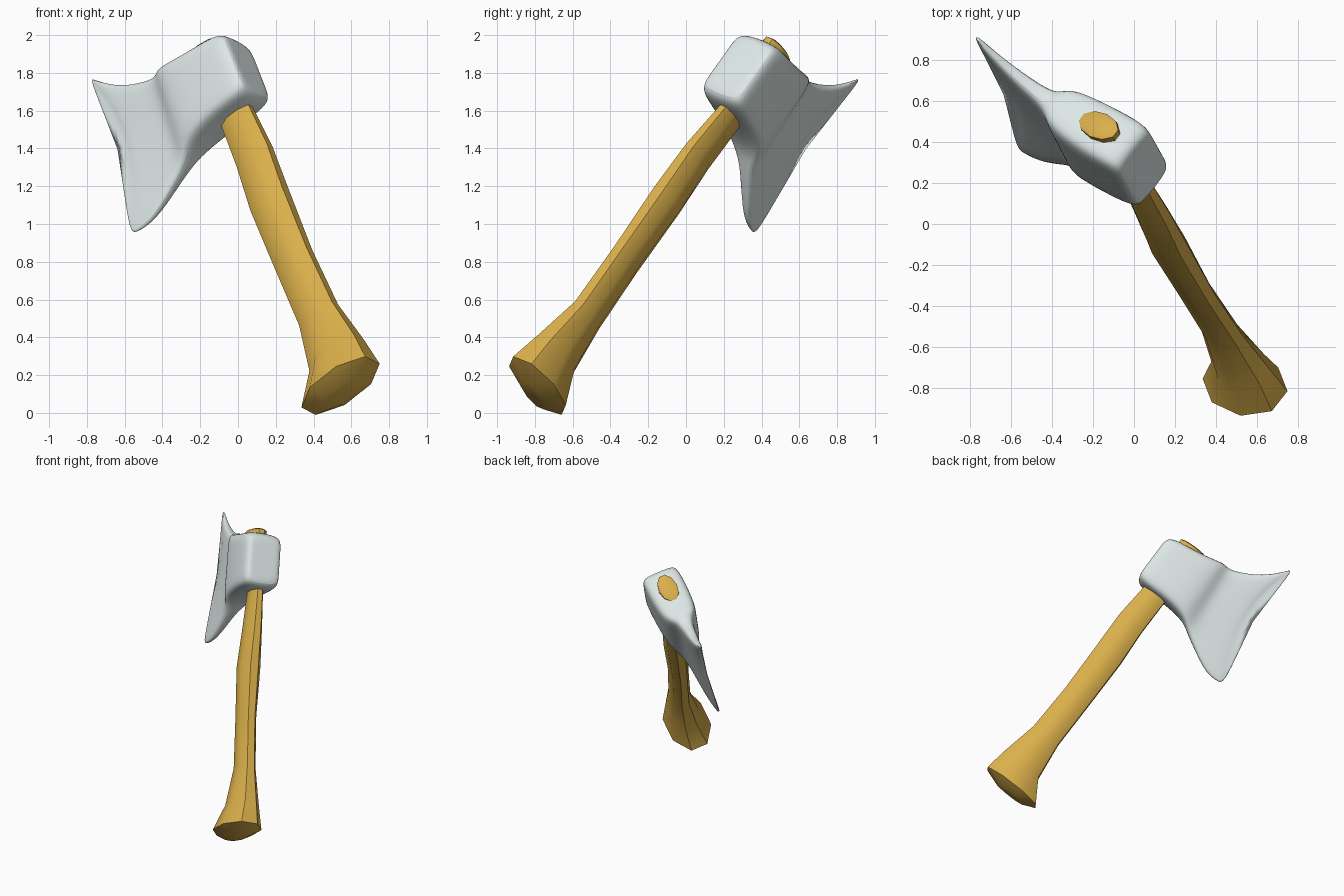
import bpy, bmesh, math
from mathutils import Vector

if "Cube" in bpy.data.objects:
    bpy.data.objects.remove(bpy.data.objects["Cube"])

# Tilted axe frame: U along the handle, V towards the cutting edge, W sideways
O = Vector((0.55, -0.79, 0.15))
U = Vector((-0.308, 0.55, 0.776)).normalized()
V = Vector((-0.746, 0.366, -0.556))
V = (V - U * V.dot(U)).normalized()
W = U.cross(V)


def place(a, b, c):
    return O + U * a + V * b + W * c


def material(name, color):
    m = bpy.data.materials.new(name)
    m.diffuse_color = color
    m.use_nodes = True
    m.node_tree.nodes["Principled BSDF"].inputs["Base Color"].default_value = m.diffuse_color
    return m


def loft(name, rings, mat=None):
    """Skin a list of equal point rings and cap both ends."""
    bm = bmesh.new()
    vs = [[bm.verts.new(p) for p in r] for r in rings]
    n = len(vs[0])
    for r, s in zip(vs, vs[1:]):
        for i in range(n):
            j = (i + 1) % n
            bm.faces.new((r[i], r[j], s[j], s[i]))
    bm.faces.new(vs[0][::-1])
    bm.faces.new(vs[-1])
    bmesh.ops.recalc_face_normals(bm, faces=bm.faces)
    me = bpy.data.meshes.new(name)
    bm.to_mesh(me)
    bm.free()
    ob = bpy.data.objects.new(name, me)
    bpy.context.collection.objects.link(ob)
    if mat:
        me.materials.append(mat)
    return ob


def smooth(ob, deg):
    bpy.ops.object.select_all(action='DESELECT')
    ob.select_set(True)
    bpy.context.view_layer.objects.active = ob
    bpy.ops.object.shade_smooth_by_angle(angle=math.radians(deg))


def oval(a, B, C, db=0, tilt=0, dc=0, n=8):
    pts = []
    for i in range(n):
        t = 2 * math.pi * (i + 0.5) / n
        b = db + B * 1.06 * math.cos(t)
        pts.append(place(a - tilt * b, b, dc + C * 1.06 * math.sin(t)))
    return pts


wood = material("wood", (0.70, 0.43, 0.07, 1))
steel = material("steel", (0.72, 0.80, 0.79, 1))

# Handle: low-poly shaft with flared, slightly domed butt
handle = loft("handle", [
    oval(-0.05, 0.12, 0.07, 0.03, 0.04),
    oval(0.0, 0.235, 0.16, 0.01, 0.04),
    oval(0.18, 0.165, 0.11, -0.03, 0.05, -0.01),
    oval(0.47, 0.118, 0.070, -0.015, 0, -0.018),
    oval(0.85, 0.112, 0.066, -0.005, 0, -0.005),
    oval(1.25, 0.115, 0.078, -0.005),
    oval(1.55, 0.11, 0.062, -0.015, 0, -0.005),
    oval(1.95, 0.095, 0.042, 0.005, 0, -0.02)], wood)
smooth(handle, 48)

# Handle end showing through the top of the head
cap = loft("handle_cap", [oval(2.1, 0.11, 0.068, 0.02, n=10),
                          oval(2.30, 0.11, 0.068, 0.02, n=10),
                          oval(2.31, 0.09, 0.05, 0.02, n=10)], wood)
smooth(cap, 30)

# Head stations: b at bottom / middle / top, height range, half thickness
stations = [
    (-0.175, -0.175, -0.175, 1.93, 2.18, 0.08),
    (-0.175, -0.175, -0.175, 1.86, 2.23, 0.13),
    (-0.12, -0.12, -0.12, 1.83, 2.27, 0.147),
    (0.05, 0.05, 0.05, 1.835, 2.285, 0.148),
    (0.22, 0.22, 0.22, 1.82, 2.32, 0.135),
    (0.31, 0.30, 0.29, 1.79, 2.345, 0.105),
    (0.38, 0.36, 0.34, 1.74, 2.325, 0.055),
    (0.51, 0.45, 0.50, 1.665, 2.40, 0.043),
    (0.67, 0.55, 0.62, 1.58, 2.49, 0.030),
    (0.79, 0.625, 0.71, 1.585, 2.60, 0.018),
    (0.83, 0.645, 0.73, 1.605, 2.625, 0.006)]
SIDE = [(0, 0.7), (0.08, 1), (0.3, 1), (0.5, 1), (0.7, 1), (0.92, 1), (1, 0.7)]


def head_ring(b0, bm_, b1, a0, a1, c):
    def point(t, k, sign):
        b = b0 * (1 - t) * (1 - 2 * t) + bm_ * 4 * t * (1 - t) + b1 * t * (2 * t - 1)
        twist = max(0, b - 0.35) * (0.06 - 0.11 * t)  # slight warp of the blade
        return place(a0 + (a1 - a0) * t, b, sign * k * c + twist)
    return ([point(t, k, 1) for t, k in SIDE] +
            [point(t, k, -1) for t, k in reversed(SIDE)])


head = loft("axe_head", [head_ring(*s) for s in stations], steel)
sub = head.modifiers.new("rounding", 'SUBSURF')
sub.levels = sub.render_levels = 2
smooth(head, 60)
